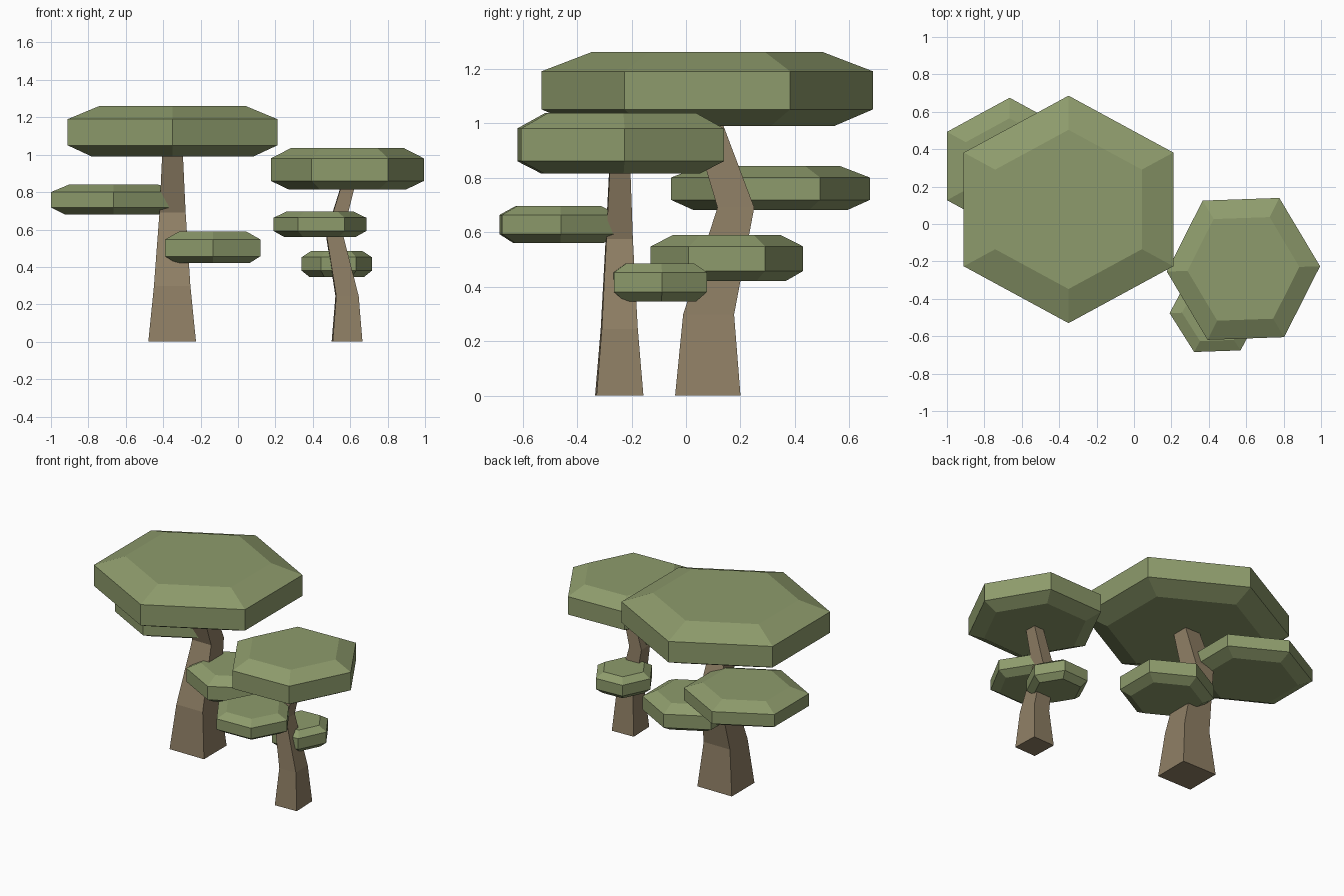
import bpy
import bmesh
from math import radians, cos, sin
from mathutils import Matrix

cube = bpy.data.objects.get("Cube")
if cube:
    bpy.data.objects.remove(cube, do_unlink=True)


def make_material(name, rgb):
    mat = bpy.data.materials.new(name)
    mat.use_nodes = True
    colour = (*rgb, 1.0)
    mat.diffuse_color = colour
    mat.node_tree.nodes["Principled BSDF"].inputs["Base Color"].default_value = colour
    return mat


LEAF = make_material("sage green", (0.27, 0.33, 0.15))
BARK = make_material("warm bark brown", (0.275, 0.212, 0.13))


def loft(name, rings, mat):
    """Skin a stack of horizontal rings and cap both ends."""
    bm = bmesh.new()
    loops = [[bm.verts.new(p) for p in ring] for ring in rings]
    n = len(loops[0])
    for low, high in zip(loops, loops[1:]):
        for i in range(n):
            j = (i + 1) % n
            bm.faces.new((low[i], low[j], high[j], high[i]))
    bm.faces.new(loops[0][::-1])
    bm.faces.new(loops[-1])
    bmesh.ops.recalc_face_normals(bm, faces=bm.faces)
    mesh = bpy.data.meshes.new(name)
    bm.to_mesh(mesh)
    bm.free()
    mesh.materials.append(mat)
    obj = bpy.data.objects.new(name, mesh)
    bpy.context.collection.objects.link(obj)
    return obj


def ring(x, y, z, rx, ry, sides, start, turn):
    """Ring of points on an ellipse, turned about its own centre."""
    place = Matrix.Translation((x, y, z)) @ Matrix.Rotation(radians(turn), 4, "Z")
    angles = [radians(start + 360 * i / sides) for i in range(sides)]
    return [(place @ Matrix.Translation((rx * cos(a), ry * sin(a), 0))).translation
            for a in angles]


def canopy(name, centre, radii, heights, top, turn=0):
    """Hexagonal leaf slab with bevelled rims above and below."""
    scales = (0.77, 1, 1, top)
    rings = [ring(*centre, z, radii[0] * s, radii[1] * s, 6, 30, turn)
             for z, s in zip(heights, scales)]
    return loft(name, rings, LEAF)


def trunk(name, sections, turn=0):
    """Bent, tapering four-sided trunk; sections are x, y, z, width, depth."""
    k = 0.5 ** 0.5
    rings = [ring(x, y, z, w * k, d * k, 4, 45, turn) for x, y, z, w, d in sections]
    return loft(name, rings, BARK)


# Large tree
trunk("large_tree_trunk", [
    (-0.352, 0.08, 0, 0.255, 0.24),
    (-0.352, 0.083, 0.297, 0.195, 0.187),
    (-0.350, 0.183, 0.69, 0.14, 0.135),
    (-0.350, 0.075, 1.01, 0.11, 0.11),
])
canopy("large_tree_crown", (-0.35, 0.078), (0.647, 0.608), (0.99, 1.05, 1.19, 1.26), 0.70)
canopy("large_tree_back_branch", (-0.665, 0.31), (0.387, 0.365), (0.68, 0.718, 0.80, 0.842), 0.70)
canopy("large_tree_low_branch", (-0.135, 0.15), (0.294, 0.28), (0.42, 0.457, 0.547, 0.59), 0.70)

# Small tree
trunk("small_tree_trunk", [
    (0.583, -0.245, 0, 0.159, 0.172),
    (0.583, -0.245, 0.245, 0.12, 0.132),
    (0.515, -0.245, 0.575, 0.088, 0.097),
    (0.588, -0.243, 0.835, 0.072, 0.075),
], turn=2)
canopy("small_tree_crown", (0.585, -0.24), (0.43, 0.41), (0.815, 0.86, 0.98, 1.037), 0.73, 92)
canopy("small_tree_front_branch", (0.438, -0.468), (0.245, 0.248), (0.56, 0.592, 0.663, 0.695), 0.73, 92)
canopy("small_tree_low_branch", (0.528, -0.098), (0.197, 0.188), (0.345, 0.38, 0.452, 0.485), 0.73, 93)
